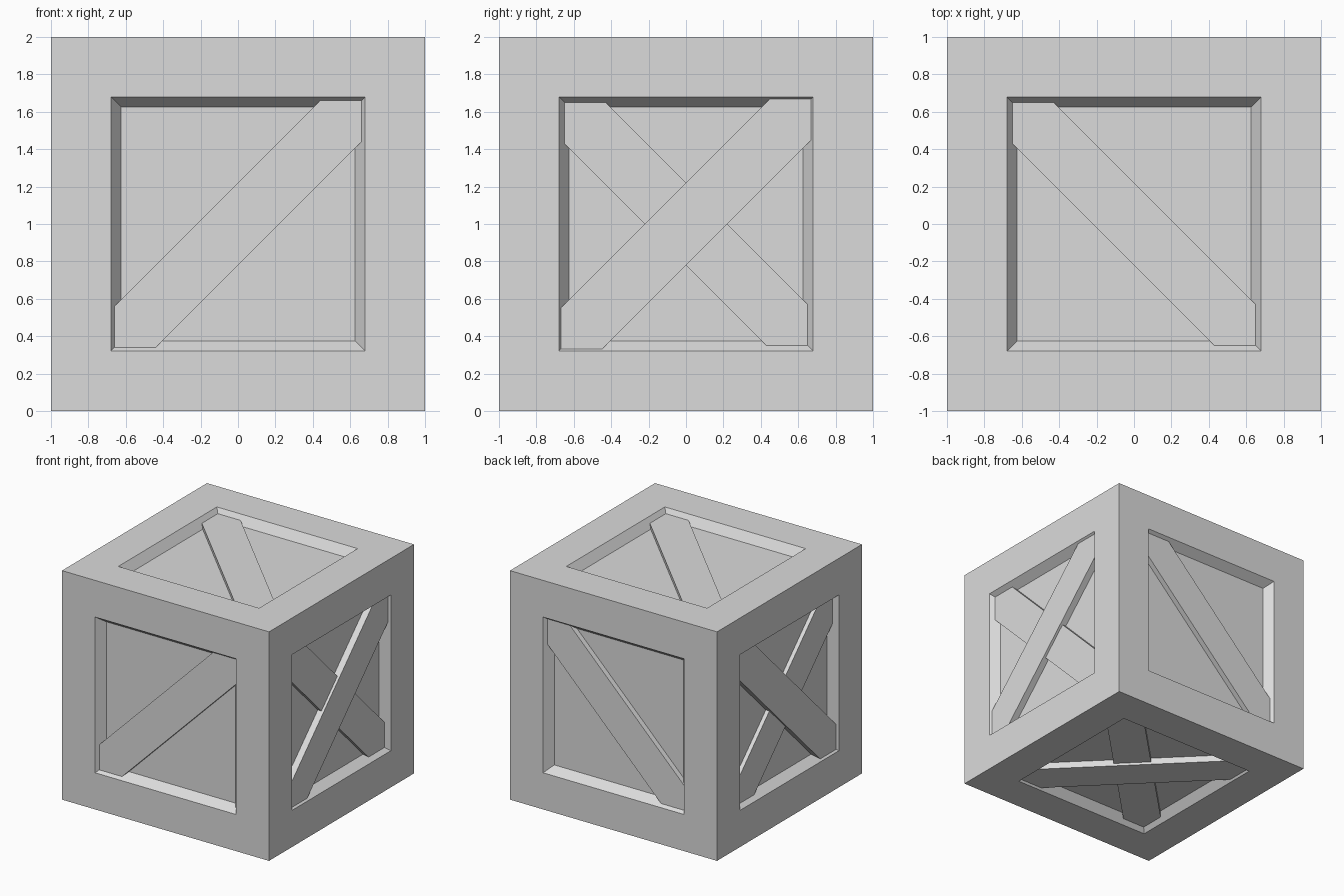
import bpy, bmesh
from mathutils import Vector

if "Cube" in bpy.data.objects:
    bpy.data.objects.remove(bpy.data.objects["Cube"])

OUTER, INNER, DEPTH = 0.68, 0.625, 0.075   # recess opening, recess floor, recess depth
BAND = 0.22                                # half width of a brace, measured along an axis

grey = bpy.data.materials.new("light grey")
grey.diffuse_color = (0.71, 0.71, 0.71, 1)
grey.use_nodes = True
grey.node_tree.nodes["Principled BSDF"].inputs["Base Color"].default_value = grey.diffuse_color


def finish(name, bm):
    bmesh.ops.recalc_face_normals(bm, faces=bm.faces)
    mesh = bpy.data.meshes.new(name)
    bm.to_mesh(mesh)
    bm.free()
    mesh.materials.append(grey)
    obj = bpy.data.objects.new(name, mesh)
    bpy.context.collection.objects.link(obj)
    return obj


# Crate body: a cube with a sloped recess in each face
bm = bmesh.new()
bmesh.ops.create_cube(bm, size=2)
bmesh.ops.translate(bm, verts=bm.verts, vec=(0, 0, 1))
panels = bm.faces[:]
for thickness in (1 - OUTER, OUTER - INNER):
    bmesh.ops.inset_individual(bm, faces=panels, thickness=thickness, use_even_offset=True)
for panel in panels:
    bmesh.ops.translate(bm, verts=panel.verts, vec=-panel.normal * DEPTH)
finish("crate_body", bm)


def brace(name, normal, u, v, depth):
    """Diagonal plank along u + v, its ends cut to follow the sloped recess walls."""
    n, u, v = Vector(normal), Vector(u), Vector(v)
    bm = bmesh.new()
    rings = []
    for d in (DEPTH + 0.01, depth):
        a = OUTER - (OUTER - INNER) * d / DEPTH
        b = a - BAND
        outline = [(-a, -a), (-b, -a), (a, b), (a, a), (b, a), (-a, -b)]
        rings.append([bm.verts.new(n * (1 - d) + u * s + v * t + Vector((0, 0, 1)))
                      for s, t in outline])
    low, top = rings
    bm.faces.new(low[::-1])
    bm.faces.new(top)
    for i in range(6):
        j = (i + 1) % 6
        bm.faces.new((low[i], low[j], top[j], top[i]))
    finish(name, bm)


X, Y, Z = (1, 0, 0), (0, 1, 0), (0, 0, 1)
NX, NY, NZ = (-1, 0, 0), (0, -1, 0), (0, 0, -1)
UPPER, LOWER = 0.017, 0.040   # depths of the crossing planks

# Single braces
brace("front_brace", NY, X, Z, 0.028)
brace("back_brace", Y, X, Z, 0.028)
brace("top_brace", Z, NX, Y, LOWER)

# Crossed braces
for side, n in (("right", X), ("left", NX)):
    brace(side + "_upper_brace", n, Y, Z, UPPER)
    brace(side + "_lower_brace", n, NY, Z, LOWER)
brace("bottom_upper_brace", NZ, NX, Y, UPPER)
brace("bottom_lower_brace", NZ, X, Y, LOWER)
